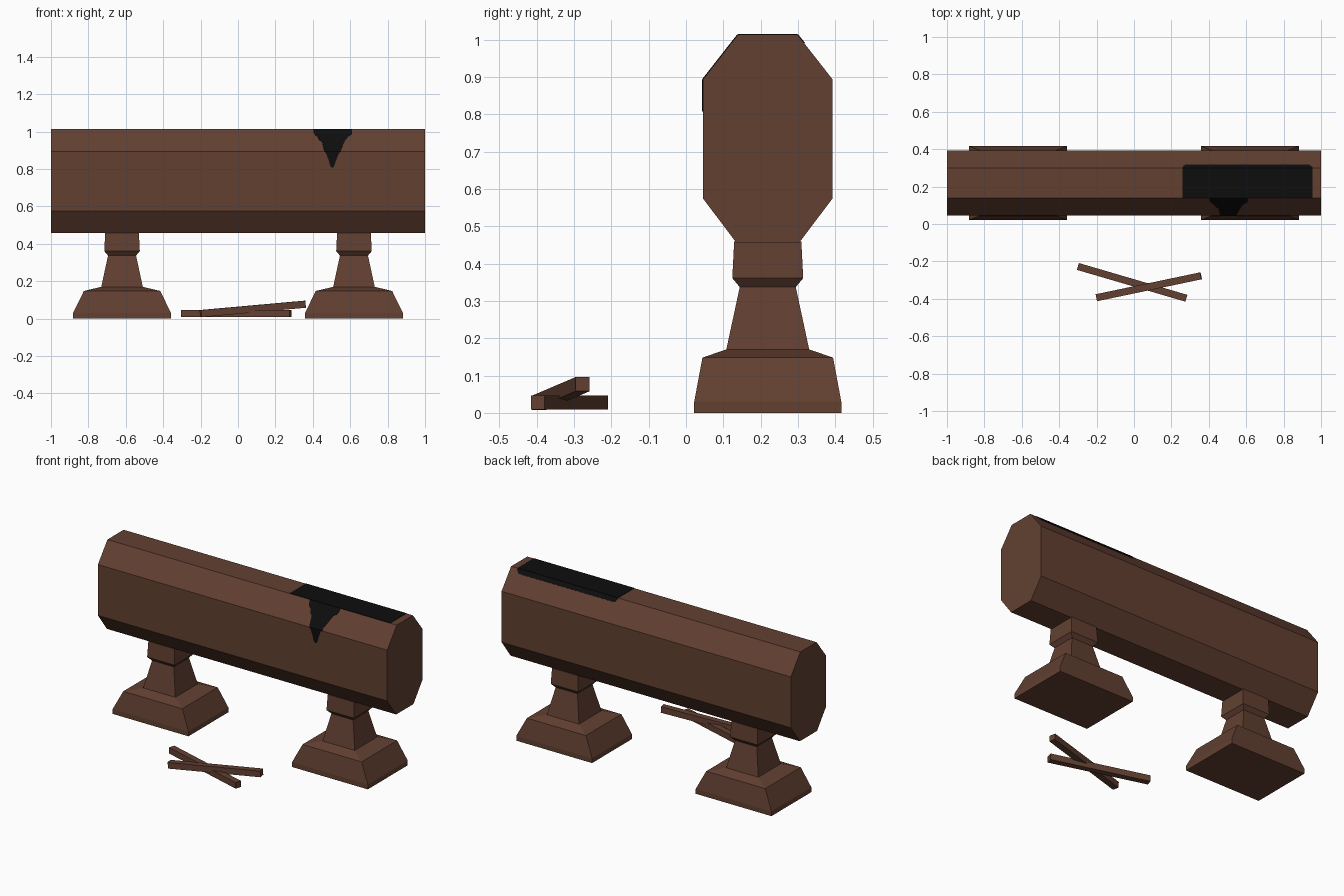
import bpy, bmesh
from mathutils import Vector

if "Cube" in bpy.data.objects:
    bpy.data.objects.remove(bpy.data.objects["Cube"])


def material(name, rgb):
    m = bpy.data.materials.new(name)
    m.diffuse_color = (*rgb, 1)
    m.use_nodes = True
    m.node_tree.nodes["Principled BSDF"].inputs["Base Color"].default_value = m.diffuse_color
    return m


WOOD = material("dark brown wood", (0.122, 0.051, 0.031))
BLACK = material("black stain", (0.004, 0.004, 0.004))
CY = 0.219  # centre line of beam and pedestals


def finish(name, bm, mat):
    bmesh.ops.recalc_face_normals(bm, faces=bm.faces[:])
    me = bpy.data.meshes.new(name)
    bm.to_mesh(me)
    bm.free()
    me.materials.append(mat)
    ob = bpy.data.objects.new(name, me)
    bpy.context.collection.objects.link(ob)
    return ob


def loft(name, rings, mat):
    """Skin a list of equal-length point rings and cap both ends."""
    bm = bmesh.new()
    vs = [[bm.verts.new(p) for p in r] for r in rings]
    n = len(vs[0])
    for a, b in zip(vs, vs[1:]):
        for i in range(n):
            j = (i + 1) % n
            bm.faces.new((a[i], a[j], b[j], b[i]))
    bm.faces.new(vs[0][::-1])
    bm.faces.new(vs[-1])
    return finish(name, bm, mat)


def plate(name, pts, normal, mat, thick=0.002):
    off = Vector(normal).normalized() * thick
    pts = [Vector(p) for p in pts]
    return loft(name, [[p - off for p in pts], [p + off for p in pts]], mat)


# Octagonal beam
half = [(0.08, 1.013), (0.174, 0.893), (0.174, 0.575), (0.085, 0.457)]
profile = [(CY + y, z) for y, z in half] + [(CY - y, z) for y, z in reversed(half)]
loft("beam", [[(x, y, z) for y, z in profile] for x in (-1, 1)], WOOD)

# Two stepped pedestals: (z, half width x, half depth y)
steps = [(0.0, 0.262, 0.197), (0.03, 0.262, 0.197), (0.148, 0.204, 0.175),
         (0.17, 0.111, 0.111), (0.337, 0.075, 0.075), (0.361, 0.095, 0.095),
         (0.459, 0.09, 0.09)]
for side, x in (("left", -0.62), ("right", 0.62)):
    loft(side + "_pedestal",
         [[(x - w, CY - d, z), (x + w, CY - d, z), (x + w, CY + d, z), (x - w, CY + d, z)]
          for z, w, d in steps], WOOD)


# Two crossed sticks lying in front
def stick(name, a, b, w=0.019):
    a, b = Vector(a), Vector(b)
    d = b - a
    side = Vector((-d.y, d.x, 0)).normalized() * w
    up = d.cross(side).normalized() * w
    loft(name, [[p - side - up, p + side - up, p + side + up, p - side + up]
                for p in (a, b)], WOOD)


stick("lower_stick", (-0.30, -0.227, 0.028), (0.28, -0.397, 0.028))
stick("upper_stick", (-0.20, -0.394, 0.027), (0.358, -0.277, 0.077))

# Black stain on the top, with a small spill over the back edge
T = 1.013
yf, yb = CY - 0.08, CY + 0.08
plate("top_stain", [(0.26, yf, T), (0.955, yf, T), (0.955, yb, T), (0.26, yb, T)],
      (0, 0, 1), BLACK)
slope = 0.12 / 0.094  # drop per unit of y on the bevel
plate("back_spill", [(x, yb + d, T - d * slope) for x, d in
      ((0.26, 0), (0.955, 0), (0.953, 0.006), (0.935, 0.018), (0.275, 0.018), (0.262, 0.008))],
      (0, slope, 1), BLACK)


# Tapering drip down the front: (z, left x, right x), split at the bevel edge
def drip(name, rows, to_y, normal):
    pts = [(l, to_y(z), z) for z, l, r in rows] + [(r, to_y(z), z) for z, l, r in reversed(rows)]
    plate(name, pts, normal, BLACK)


drip("drip_on_bevel",
     [(T, 0.40, 0.61), (0.985, 0.408, 0.608), (0.975, 0.425, 0.59), (0.955, 0.435, 0.575),
      (0.945, 0.45, 0.57), (0.91, 0.457, 0.553), (0.893, 0.462, 0.55)],
     lambda z: yf - (T - z) / slope, (0, -slope, 1))
drip("drip_on_front",
     [(0.893, 0.462, 0.55), (0.885, 0.47, 0.54), (0.865, 0.478, 0.532), (0.84, 0.487, 0.522),
      (0.825, 0.49, 0.518), (0.808, 0.498, 0.51)],
     lambda z: CY - 0.174, (0, -1, 0))
